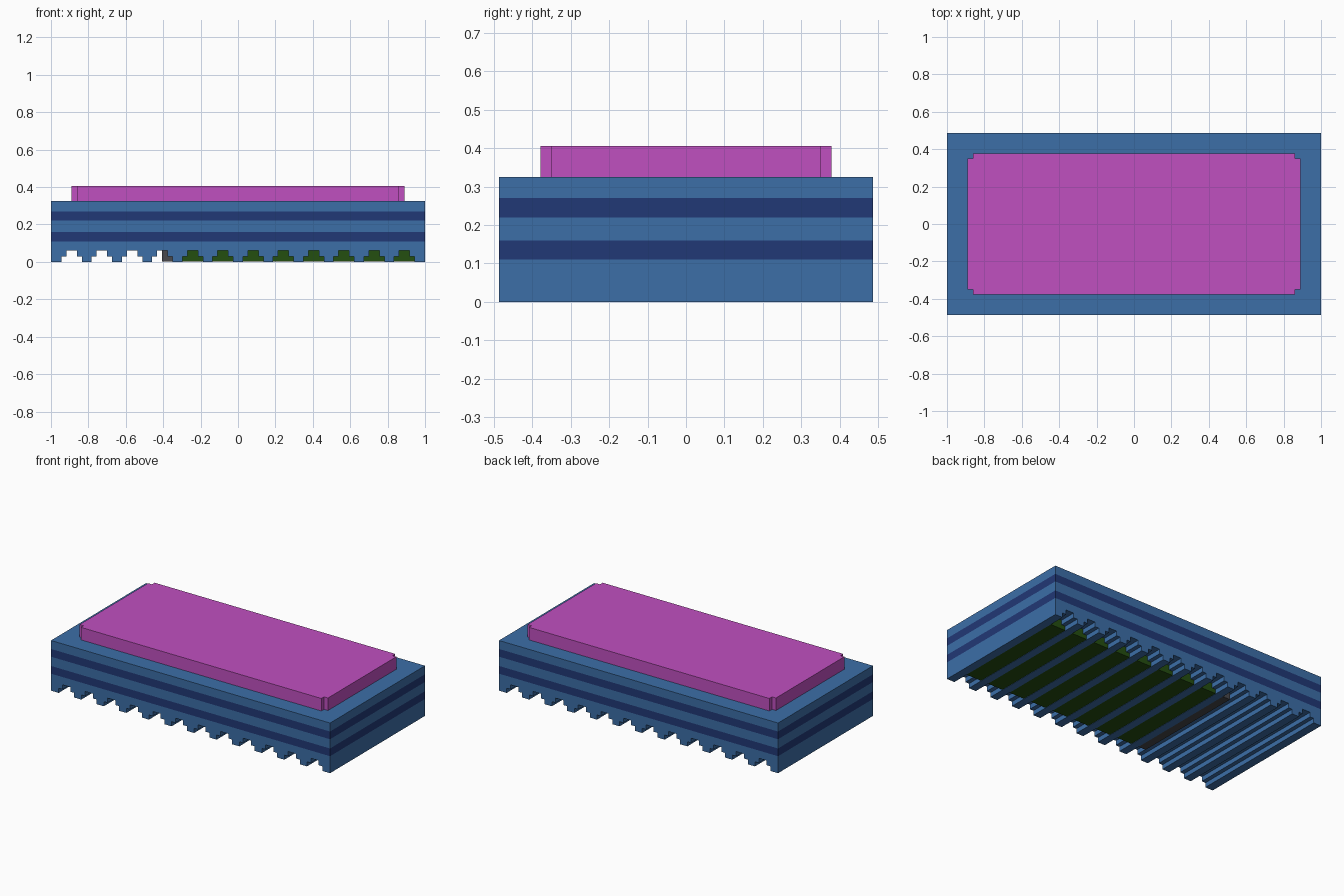
import bpy, bmesh

cube = bpy.data.objects.get("Cube")
if cube:
    bpy.data.objects.remove(cube, do_unlink=True)


def material(name, rgb):
    # 8-bit display colour to linear
    lin = [(c / 255 / 12.92 if c <= 10 else ((c / 255 + 0.055) / 1.055) ** 2.4) for c in rgb]
    m = bpy.data.materials.new(name)
    m.use_nodes = True
    m.diffuse_color = (*lin, 1)
    m.node_tree.nodes["Principled BSDF"].inputs["Base Color"].default_value = (*lin, 1)
    return m


BLUE = material("steel blue", (60, 110, 167))
NAVY = material("navy", (33, 56, 118))
PINK = material("orchid", (192, 80, 192))
GREEN = material("dark green", (36, 78, 16))
GREY = material("dark grey", (72, 72, 76))


def prism(name, points, direction, mats, cuts=()):
    """Extrude a closed outline along a direction; optional level cuts in z."""
    bm = bmesh.new()
    face = bm.faces.new([bm.verts.new(p) for p in points])
    new = bmesh.ops.extrude_face_region(bm, geom=[face])["geom"]
    bmesh.ops.translate(bm, vec=direction, verts=[v for v in new if isinstance(v, bmesh.types.BMVert)])
    for z in cuts:
        bmesh.ops.bisect_plane(bm, geom=bm.verts[:] + bm.edges[:] + bm.faces[:],
                               plane_co=(0, 0, z), plane_no=(0, 0, 1))
    bmesh.ops.recalc_face_normals(bm, faces=bm.faces)
    # Alternate layers take the second colour
    for f in bm.faces:
        z = f.calc_center_median().z
        f.material_index = int(any(a < z < b for a, b in zip(cuts[::2], cuts[1::2])))
    me = bpy.data.meshes.new(name)
    bm.to_mesh(me)
    bm.free()
    for m in mats:
        me.materials.append(m)
    ob = bpy.data.objects.new(name, me)
    bpy.context.collection.objects.link(ob)
    return ob


def box(name, x0, x1, y0, y1, z0, z1, mat):
    return prism(name, [(x0, y0, z0), (x1, y0, z0), (x1, y1, z0), (x0, y1, z0)], (0, 0, z1 - z0), [mat])


# Striped body with twelve stepped grooves running front to back underneath
HALF_Y, TOP = 0.486, 0.325
outline = [(-1, TOP), (-1, 0)]
for i in range(12):
    c = -0.89 + i * 1.78 / 11
    outline += [(c + dx, z) for dx, z in ((-0.055, 0), (-0.055, 0.03), (-0.028, 0.03), (-0.028, 0.06),
                                          (0.028, 0.06), (0.028, 0.03), (0.055, 0.03), (0.055, 0))]
outline += [(1, 0), (1, TOP)]
prism("striped_body", [(x, -HALF_Y, z) for x, z in outline], (0, 2 * HALF_Y, 0),
      [BLUE, NAVY], (0.11, 0.16, 0.22, 0.27))

# Raised top plate with notched corners
X, Y, N = 0.89, 0.378, 0.028
quarter = [(X, Y - N), (X - N, Y - N), (X - N, Y)]
plate = (quarter + [(-x, y) for x, y in reversed(quarter)]
         + [(-x, -y) for x, y in quarter] + [(x, -y) for x, y in reversed(quarter)])
prism("top_plate", [(x, y, TOP) for x, y in plate], (0, 0, 0.081), [PINK])

# Core blocks showing through the grooves
box("green_core", -0.33, 0.95, -0.378, 0.378, 0.002, 0.065, GREEN)
box("grey_core_end", -0.405, -0.33, -0.378, 0.378, 0.002, 0.065, GREY)
